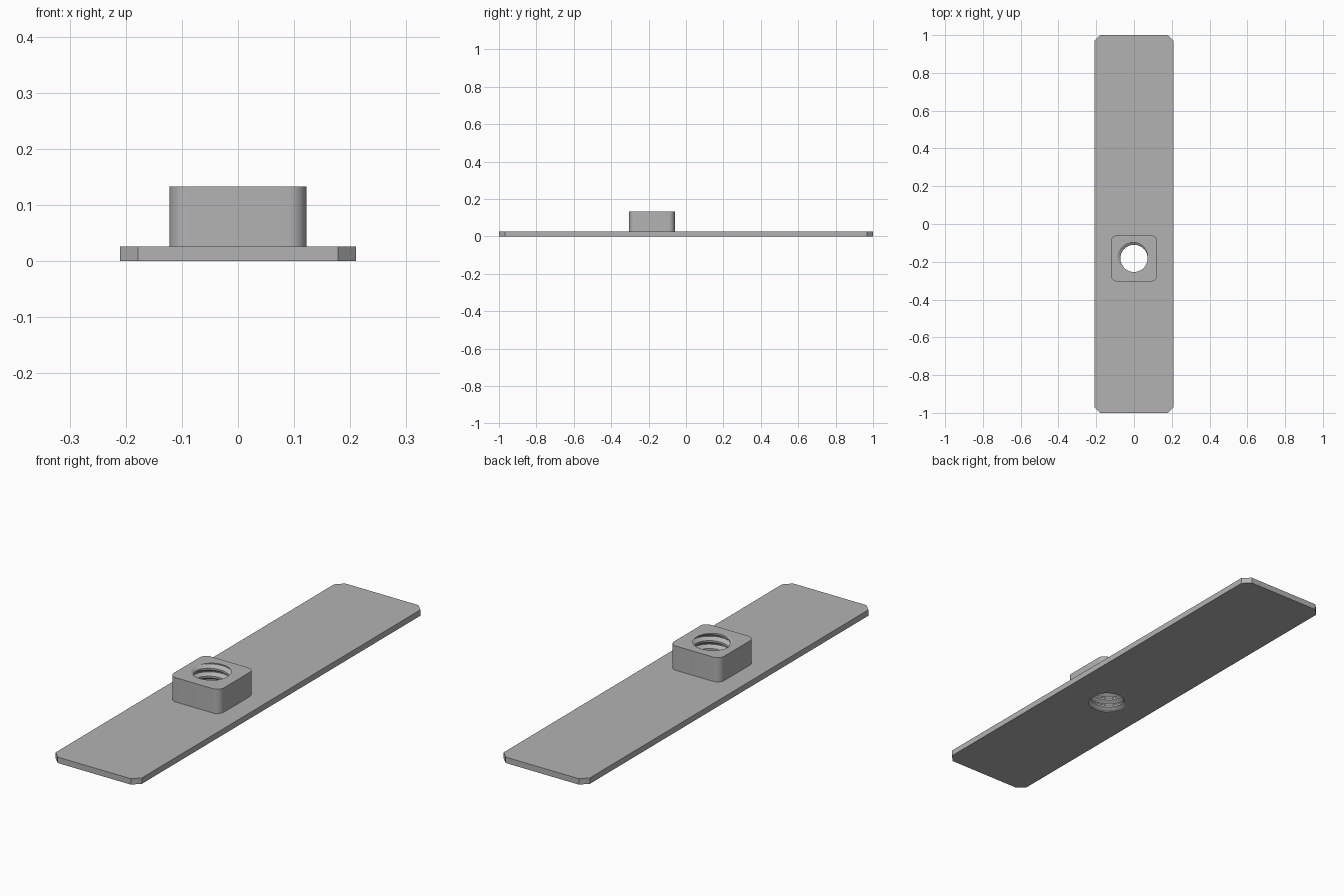
import bpy, bmesh
from math import pi, cos, sin, radians

if "Cube" in bpy.data.objects:
    bpy.data.objects.remove(bpy.data.objects["Cube"], do_unlink=True)

PLATE_H, TOP = 0.026, 0.133          # plate thickness, boss top
HOLE_Y = -0.182
R_MINOR, R_MAJOR, PITCH = 0.072, 0.089, 0.035

metal = bpy.data.materials.new("plain grey")
metal.use_nodes = True
GREY = (0.45, 0.45, 0.45, 1)
metal.diffuse_color = GREY
metal.node_tree.nodes["Principled BSDF"].inputs["Base Color"].default_value = GREY


def make_object(name, bm):
    bmesh.ops.recalc_face_normals(bm, faces=bm.faces)
    mesh = bpy.data.meshes.new(name)
    bm.to_mesh(mesh)
    bm.free()
    mesh.materials.append(metal)
    obj = bpy.data.objects.new(name, mesh)
    bpy.context.collection.objects.link(obj)
    return obj


def corner_block(name, sx, sy, y, z0, z1, corner, segments):
    """Box whose upright edges are chamfered or rounded."""
    bm = bmesh.new()
    bmesh.ops.create_cube(bm, size=1)
    for v in bm.verts:
        v.co = (v.co.x * sx, v.co.y * sy + y, z0 if v.co.z < 0 else z1)
    upright = [e for e in bm.edges if abs(e.verts[0].co.z - e.verts[1].co.z) > 1e-4]
    bmesh.ops.bevel(bm, geom=upright, offset=corner, segments=segments,
                    profile=0.5, affect='EDGES')
    return make_object(name, bm)


def thread_cutter():
    """Closed threaded rod: columns of a thread profile, sheared into a helix."""
    cols, turns = 64, 8
    profile = [(0, R_MAJOR), (0.12, R_MAJOR), (0.44, R_MINOR), (0.68, R_MINOR)]
    m = len(profile)
    z_start = TOP - 6 * PITCH - PITCH * (0.06 + 140 / 360)
    bm = bmesh.new()
    grid = []
    for i in range(cols):
        a = 2 * pi * i / cols
        rows = m * (turns + (i == 0))       # first column also closes the seam
        column = []
        for j in range(rows + 1):
            phase, r = profile[j % m]
            z = z_start + PITCH * (j // m + phase + i / cols)
            column.append(bm.verts.new((r * cos(a), HOLE_Y + r * sin(a), z)))
        grid.append(column)
    for i in range(cols):
        nxt, shift = (grid[i + 1], 0) if i < cols - 1 else (grid[0], m)
        for j in range(m * turns):
            bm.faces.new((grid[i][j], nxt[j + shift],
                          nxt[j + 1 + shift], grid[i][j + 1]))
    # fan caps well beyond both ends of the hole
    low = bm.verts.new((0, HOLE_Y, z_start - PITCH))
    high = bm.verts.new((0, HOLE_Y, z_start + PITCH * (turns + 2)))
    for e in [e for e in bm.edges if e.is_boundary]:
        tip = low if e.verts[0].co.z < TOP / 2 else high
        bm.faces.new((e.verts[0], e.verts[1], tip))
    return make_object("thread_cutter", bm)


plate = corner_block("base_plate", 0.42, 2.0, 0, 0, PLATE_H, 0.032, 1)
boss = corner_block("threaded_boss", 0.244, 0.244, HOLE_Y, PLATE_H, TOP, 0.032, 8)
cutter = thread_cutter()

# Cut the threaded hole through both parts
for part in (plate, boss):
    mod = part.modifiers.new("threaded hole", 'BOOLEAN')
    mod.operation, mod.solver, mod.object = 'DIFFERENCE', 'EXACT', cutter
    bpy.ops.object.select_all(action='DESELECT')
    part.select_set(True)
    bpy.context.view_layer.objects.active = part
    bpy.ops.object.modifier_apply(modifier=mod.name)
    bpy.ops.object.shade_smooth_by_angle(angle=radians(25))
bpy.data.objects.remove(cutter, do_unlink=True)
